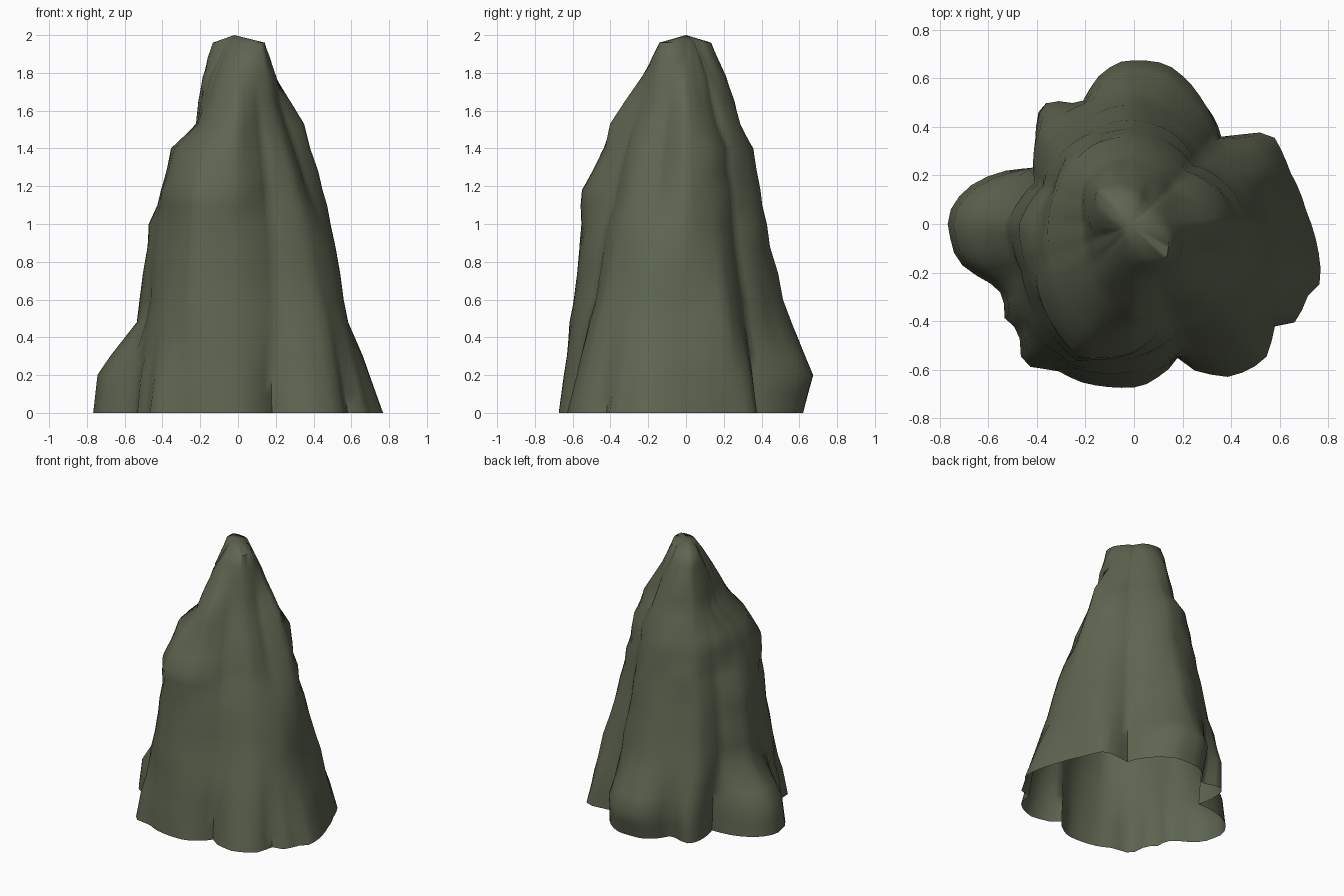
import bpy, bmesh, math, random

if "Cube" in bpy.data.objects:
    bpy.data.objects.remove(bpy.data.objects["Cube"])

random.seed(4)
SIDES = 80

# Footprint of the rock (x, y), counter-clockwise
FOOT = [(.71, .05), (.64, .22), (.57, .38), (.37, .36), (.35, .44), (.24, .61), (.14, .68),
        (-.07, .68), (-.15, .62), (-.22, .49), (-.37, .53), (-.41, .47), (-.38, .23),
        (-.57, .21), (-.70, .14), (-.77, .03), (-.73, -.15), (-.58, -.25), (-.53, -.30),
        (-.54, -.38), (-.47, -.44), (-.46, -.58), (-.32, -.60), (-.22, -.65), (.03, -.67),
        (.14, -.60), (.18, -.55), (.24, -.60), (.40, -.63), (.54, -.56), (.58, -.42),
        (.68, -.40), (.70, -.31), (.77, -.24)]

# Radius of higher cross-sections, every 22.5 degrees starting at +x
LOW = [.57, .58, .45, .48, .55, .53, .54, .45, .54, .52, .60, .64, .60, .55, .65, .63]
MID = [.49, .43, .36, .40, .42, .42, .43, .40, .47, .47, .51, .59, .53, .45, .48, .49]
CHEST = [.44, .39, .335, .36, .39, .39, .40, .36, .39, .43, .51, .59, .53, .41, .43, .40]
SHOULDER = [.39, .36, .30, .32, .35, .36, .36, .34, .36, .37, .41, .46, .42, .34, .36, .33]
NECK = [.35, .28, .23, .26, .29, .29, .28, .24, .21, .23, .28, .34, .40, .30, .29, .27]
UPPER = [.19, .17, .15, .17, .20, .23, .23, .20, .175, .165, .17, .21, .24, .24, .23, .21]
CROWN = [.10, .08, .065, .08, .11, .14, .18, .14, .09, .07, .065, .08, .11, .15, .19, .15]


def polar_lerp(pairs, a):
    """Radius at angle a from sorted (angle, radius) pairs, wrapping round."""
    pairs = [(pairs[-1][0] - math.tau, pairs[-1][1])] + pairs + [(pairs[0][0] + math.tau, pairs[0][1])]
    for (a0, r0), (a1, r1) in zip(pairs, pairs[1:]):
        if a0 <= a <= a1:
            return r0 + (r1 - r0) * (a - a0) / (a1 - a0)
    return pairs[-1][1]


def even(radii):
    pairs = [(i * math.tau / len(radii), r) for i, r in enumerate(radii)]
    return [polar_lerp(pairs, i * math.tau / SIDES) for i in range(SIDES)]


def mix(a, b, t):
    """Blend two sections; t is one number or one per side."""
    t = t if isinstance(t, list) else [t] * SIDES
    return [p + (q - p) * k for p, q, k in zip(a, b, t)]


ANGLES = [i * math.tau / SIDES for i in range(SIDES)]
foot_pairs = sorted((math.atan2(y, x) % math.tau, math.hypot(x, y)) for x, y in FOOT)
foot = [polar_lerp(foot_pairs, a) for a in ANGLES]
low = even(LOW)

# The back and left lobes swell near the ground; elsewhere the sides taper evenly
back = [max(0, math.sin(a)) ** 4 for a in ANGLES]
swell = [max(b, max(0, -math.cos(a)) ** 4) for a, b in zip(ANGLES, back)]
ground = [r * (1 - .1 * b) for r, b in zip(foot, back)]
keys = [(0, ground), (.2, mix(foot, low, [.4 - .3 * s for s in swell])),
        (.3, mix(foot, low, [.6 - .2 * s for s in swell])), (.48, low),
        (1.0, even(MID)), (1.18, even(CHEST)), (1.4, even(SHOULDER)), (1.53, even(NECK)),
        (1.78, even(UPPER)), (1.96, even(CROWN))]
heights = [0, .1, .2, .3, .48, .6, .74, .88, 1.0, 1.1, 1.18, 1.28, 1.4, 1.53, 1.65, 1.78, 1.88, 1.96]


def section(z):
    for (z0, a), (z1, b) in zip(keys, keys[1:]):
        if z <= z1:
            return mix(a, b, (z - z0) / (z1 - z0))


# Rock spire: rings joined into an open-bottomed shell
bm = bmesh.new()
rings = []
bumps = [[random.uniform(-.01, .01) for _ in range(18)] for _ in heights]
for z, bump in zip(heights, bumps):
    wobble = even(bump) if .25 < z < 1.9 else [0] * SIDES
    rings.append([bm.verts.new(((r + w) * math.cos(a), (r + w) * math.sin(a), z))
                  for a, r, w in zip(ANGLES, section(z), wobble)])
for lo, hi in zip(rings, rings[1:]):
    for i in range(SIDES):
        j = (i + 1) % SIDES
        bm.faces.new((lo[i], lo[j], hi[j], hi[i]))
peak = bm.verts.new((-.02, 0, 2.0))
for i in range(SIDES):
    bm.faces.new((rings[-1][i], rings[-1][(i + 1) % SIDES], peak))

mesh = bpy.data.meshes.new("rock_spire")
bm.to_mesh(mesh)
bm.free()
rock = bpy.data.objects.new("rock_spire", mesh)
bpy.context.collection.objects.link(rock)

stone = bpy.data.materials.new("mossy grey stone")
stone.diffuse_color = (.112, .13, .081, 1)
stone.use_nodes = True
stone.node_tree.nodes["Principled BSDF"].inputs["Base Color"].default_value = stone.diffuse_color
mesh.materials.append(stone)

bpy.context.view_layer.objects.active = rock
rock.select_set(True)
bpy.ops.object.shade_smooth_by_angle(angle=math.radians(60))
